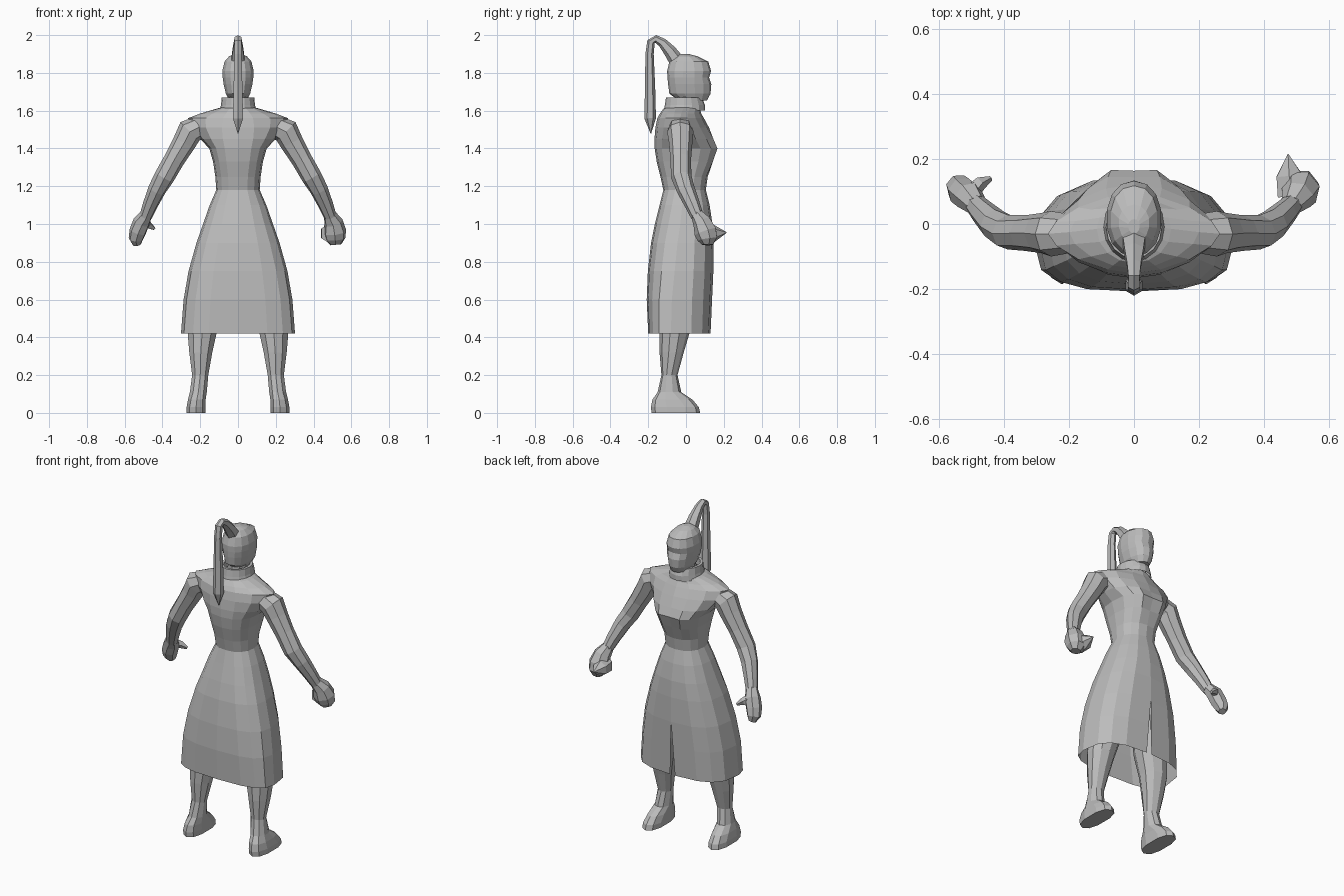
import bpy, bmesh, math
from mathutils import Vector

mat = bpy.data.materials.new("plain grey")
mat.diffuse_color = (0.5, 0.5, 0.5, 1)


def finish(name, bm):
    bmesh.ops.recalc_face_normals(bm, faces=bm.faces[:])
    me = bpy.data.meshes.new(name)
    bm.to_mesh(me)
    bm.free()
    me.materials.append(mat)
    ob = bpy.data.objects.new(name, me)
    bpy.context.collection.objects.link(ob)
    return ob


def skin(name, rings, closed=True, caps=(True, True)):
    """Join consecutive rings of points with quads."""
    bm = bmesh.new()
    vr = [[bm.verts.new(p) for p in r] for r in rings]
    n = len(vr[0])
    for a, b in zip(vr, vr[1:]):
        for i in range(n if closed else n - 1):
            j = (i + 1) % n
            bm.faces.new((a[i], a[j], b[j], b[i]))
    if caps[0]:
        bm.faces.new(vr[0])
    if caps[1]:
        bm.faces.new(vr[-1])
    return finish(name, bm)


def oval(z, hw, yc, yf, yb, n=2.0, xc=0.0, sides=16, count=None):
    """Horizontal rounded-box section, starting at the middle of the +y side."""
    pts = []
    for i in range(count or sides):
        t = math.pi / 2 + 2 * math.pi * i / sides
        c, s = math.cos(t), math.sin(t)
        x = math.copysign(abs(c) ** (2 / n), c) * hw if abs(c) > 1e-6 else 0
        y = math.copysign(abs(s) ** (2 / n), s) if abs(s) > 1e-6 else 0
        pts.append(Vector((xc + x, yc + y * (yf - yc if y > 0 else yc - yb), z)))
    return pts


def tube(name, path, sides=8, sx=1):
    """Tapered tube along (x, y, z, radius) points."""
    ps = [Vector((sx * p[0], p[1], p[2])) for p in path]
    rings = []
    for i, p in enumerate(ps):
        t = (ps[min(i + 1, len(ps) - 1)] - ps[max(i - 1, 0)]).normalized()
        u = t.cross(Vector((1, 0, 0)))
        u.normalize()
        v = t.cross(u)
        rings.append([p + path[i][3] * (u * math.cos(2 * math.pi * k / sides)
                                        + v * math.sin(2 * math.pi * k / sides))
                      for k in range(sides)])
    return skin(name, rings)


# Coat body: waist, bust, shoulders, neckline
body = [(1.18, .115, -.01, .105, -.12, 2.3), (1.25, .12, -.01, .115, -.135, 2.3),
        (1.33, .132, -.01, .152, -.155, 2.5), (1.40, .152, -.01, .178, -.166, 2.5),
        (1.45, .20, -.02, .158, -.167, 2.1), (1.51, .25, -.025, .122, -.162, 1.8),
        (1.56, .265, -.03, .095, -.152, 1.6), (1.585, .20, -.025, .08, -.138, 1.7),
        (1.61, .115, -.015, .075, -.12, 2.0), (1.62, .08, -.01, .07, -.10, 2.0)]
rings = [oval(*r) for r in body]
for r in rings[2:5]:
    r[0].y -= .014          # hollow between the chest halves
skin("coat_body", rings, caps=(False, True))

# Coat skirt: open below, with a slit in the +y side
skirt = [(1.18, .115, -.01, .105, -.12, 2.3), (1.10, .15, -.02, .125, -.14, 2.4),
         (1.00, .185, -.03, .14, -.165, 2.5), (.90, .22, -.045, .145, -.185, 2.6),
         (.75, .262, -.06, .145, -.202, 2.7), (.60, .288, -.075, .138, -.208, 2.8),
         (.42, .302, -.08, .13, -.20, 2.9)]
rings = []
for r in skirt:
    ring = oval(*r, count=17)
    gap = max(0, .75 - r[0]) * .05
    ring[0].x -= gap
    ring[-1].x += gap
    rings.append(ring)
skin("coat_skirt", rings, closed=False, caps=(False, False))

# Standing collar with a folded-in rim
skin("collar", [oval(1.60, .098, -.01, .10, -.118), oval(1.63, .09, -.01, .10, -.112),
                oval(1.67, .086, -.01, .085, -.106), oval(1.67, .07, -.01, .07, -.092),
                oval(1.63, .068, -.01, .068, -.09)], caps=(False, False))

# Neck and hooded head
skin("neck", [oval(1.59, .055, -.01, .05, -.06, sides=8),
              oval(1.70, .055, .0, .06, -.06, sides=8)])
head = [(1.655, .048, .03, .112, -.04, 2.2), (1.69, .066, .02, .13, -.088, 2.2),
        (1.74, .078, .015, .134, -.095, 2.2), (1.775, .083, .015, .122, -.098, 2.3),
        (1.81, .085, .015, .133, -.10, 2.2), (1.86, .073, .015, .118, -.088, 2.2),
        (1.888, .048, .005, .06, -.06, 2), (1.90, .018, -.005, .015, -.03, 2)]
skin("head", [oval(*r, sides=14) for r in head])

# Ponytail
tube("ponytail", [(0, -.05, 1.865, .04), (0, -.085, 1.915, .034), (0, -.125, 1.96, .025),
                  (0, -.16, 1.98, .02), (0, -.185, 1.965, .021), (0, -.193, 1.90, .022),
                  (0, -.19, 1.72, .027), (0, -.19, 1.56, .031), (0, -.186, 1.48, .002)], 6)

arm = [(.20, -.03, 1.515, .06), (.255, -.03, 1.49, .07), (.285, -.028, 1.43, .062),
       (.335, -.028, 1.345, .055), (.39, -.025, 1.25, .054), (.43, .0, 1.18, .048),
       (.465, .035, 1.10, .04), (.488, .06, 1.04, .034)]
leg = [(.80, .10, -.03, .08, -.14, 2, .12), (.55, .095, -.05, .04, -.15, 2, .165),
       (.42, .08, -.06, .018, -.14, 2, .19), (.32, .064, -.07, -.012, -.14, 2, .197),
       (.20, .045, -.09, -.045, -.13, 2, .20), (.11, .047, -.09, -.025, -.15, 2, .21),
       (.07, .049, -.07, .035, -.178, 2.3, .218), (.03, .052, -.05, .068, -.186, 2.5, .222),
       (0, .052, -.05, .075, -.182, 2.5, .223)]
for side, sx in (("right", 1), ("left", -1)):
    tube(side + "_arm", arm, 8, sx)
    skin(side + "_leg", [oval(*r[:6], xc=sx * r[6], sides=10) for r in leg])

# Closed fist with a pointed grip on the +x side
tube("fist", [(.485, .058, 1.05, .034), (.505, .085, 1.01, .05), (.512, .105, .96, .062),
              (.515, .115, .92, .055), (.518, .115, .89, .03)], 7)
tube("fist_point", [(.49, .09, .95, .055), (.478, .15, .95, .045), (.475, .215, .955, .002)], 6)

# Half-open hand with a thumb on the -x side
tube("open_hand", [(.485, .058, 1.05, .034), (.51, .085, 1.01, .046), (.53, .10, .96, .046),
                   (.54, .115, .92, .04), (.535, .125, .89, .022)], 7, -1)
tube("thumb", [(.51, .09, 1.01, .03), (.475, .125, .995, .022), (.442, .14, .975, .008)], 5, -1)
